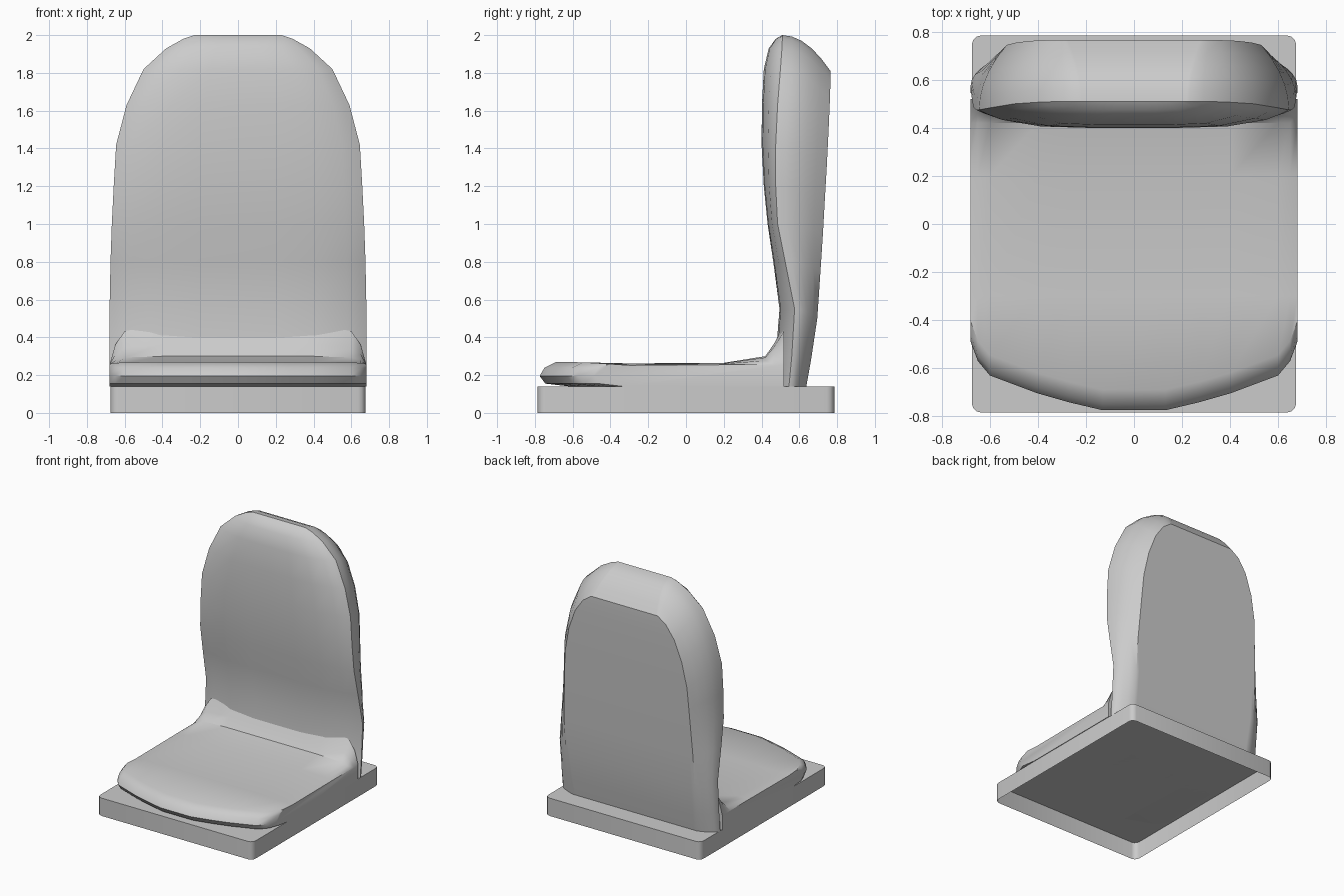
import bpy, bmesh, math

if "Cube" in bpy.data.objects:
    bpy.data.objects.remove(bpy.data.objects["Cube"])


def make_object(name, bm, angle=40):
    bmesh.ops.remove_doubles(bm, verts=bm.verts, dist=1e-4)
    bmesh.ops.recalc_face_normals(bm, faces=bm.faces)
    mesh = bpy.data.meshes.new(name)
    bm.to_mesh(mesh)
    bm.free()
    obj = bpy.data.objects.new(name, mesh)
    bpy.context.collection.objects.link(obj)
    bpy.ops.object.select_all(action='DESELECT')
    obj.select_set(True)
    bpy.context.view_layer.objects.active = obj
    bpy.ops.object.shade_smooth_by_angle(angle=math.radians(angle))
    return obj


def add_grid(bm, rows):
    """Skin a rectangular grid of points with quads."""
    vs = [[bm.verts.new(p) for p in row] for row in rows]
    for a, b in zip(vs, vs[1:]):
        for i in range(len(a) - 1):
            bm.faces.new((a[i], a[i + 1], b[i + 1], b[i]))
    return vs


# Base: open-bottomed plinth with rounded vertical corners
bm = bmesh.new()
bmesh.ops.create_cube(bm, size=1)
for v in bm.verts:
    v.co = (v.co.x * 1.35, v.co.y * 1.57, (v.co.z + 0.5) * 0.14)
upright = [e for e in bm.edges if abs(e.verts[0].co.z - e.verts[1].co.z) > 0.1]
bmesh.ops.bevel(bm, geom=upright, offset=0.04, segments=3, profile=0.5, affect='EDGES')
bm.normal_update()
bmesh.ops.delete(bm, geom=[f for f in bm.faces if f.normal.z < -0.9], context='FACES')
make_object("base", bm, 30)


# Seat: side profiles lofted across x, with a bowed rounded front
def seat_profile(x, front, edge):
    top = 0.265 - 0.01 * edge
    lift = 1 - edge
    pts = [(0.52, 0.14), (front + 0.16, 0.14), (front + 0.03, 0.155), (front, 0.195),
           (front + 0.025, 0.238), (front + 0.085, top + 0.004), (-0.3, top - 0.003),
           (0.2, top), (0.42, top + 0.035 * lift), (0.465, top + 0.1 * lift),
           (0.52, top + 0.2 * lift)]
    return [(x, y, z) for y, z in pts]


half = [(0.13, -0.775, 0), (0.27, -0.742, 0), (0.4, -0.705, 0), (0.6, -0.63, 0.15),
        (0.65, -0.57, 0.5), (0.68, -0.49, 1)]
columns = [(-x, f, e) for x, f, e in reversed(half)] + half
bm = bmesh.new()
cols = add_grid(bm, [seat_profile(*c) for c in columns])
bm.faces.new(cols[0])
bm.faces.new(cols[-1])
for i in range(len(cols) - 1):
    bm.faces.new((cols[i][0], cols[i + 1][0], cols[i + 1][-1], cols[i][-1]))
make_object("seat", bm)

# Backrest rows: z, half width, front y, edge y, panel z, panel half width, panel y
ROWS = [(0.14, 0.68, 0.465, 0.545, 0.14, 0.54, 0.637),
        (0.30, 0.68, 0.475, 0.560, 0.28, 0.55, 0.662),
        (0.55, 0.68, 0.495, 0.575, 0.50, 0.56, 0.695),
        (0.80, 0.675, 0.462, 0.525, 0.75, 0.56, 0.712),
        (1.00, 0.668, 0.432, 0.485, 0.95, 0.55, 0.725),
        (1.20, 0.658, 0.412, 0.475, 1.13, 0.54, 0.735),
        (1.42, 0.645, 0.400, 0.475, 1.30, 0.53, 0.745),
        (1.63, 0.59, 0.402, 0.485, 1.50, 0.49, 0.755),
        (1.82, 0.50, 0.412, 0.500, 1.66, 0.43, 0.762),
        (1.93, 0.38, 0.438, 0.508, 1.76, 0.36, 0.765),
        (1.98, 0.29, 0.475, 0.510, 1.795, 0.31, 0.765),
        (2.00, 0.23, 0.510, 0.510, 1.81, 0.29, 0.765)]
US = [-1, -0.95, -0.85, -0.6, -0.3, 0, 0.3, 0.6, 0.85, 0.95, 1]
bm = bmesh.new()

# Backrest front surface, curling back towards both sides
add_grid(bm, [[(u * w, yf + (ye - yf) * abs(u) ** 5, z) for u in US]
              for z, w, yf, ye, zb, wb, yb in ROWS])

# Backrest rounded rim, running up one side, over the top and down the other
path = ([(-1, r) for r in ROWS[:-1]] + [(u, ROWS[-1]) for u in US]
        + [(1, r) for r in reversed(ROWS[:-1])])
rim = []
for u, (z, w, yf, ye, zb, wb, yb) in path:
    line = []
    for i in range(6):
        s = i / 5
        k = s * s
        line.append((u * (w + (wb - w) * k), ye + (yb - ye) * s, z + (zb - z) * k))
    rim.append(line)
add_grid(bm, rim)

# Backrest rear panel
add_grid(bm, [[(u * wb, yb, zb) for u in US] for z, w, yf, ye, zb, wb, yb in ROWS])
make_object("backrest", bm, 35)
